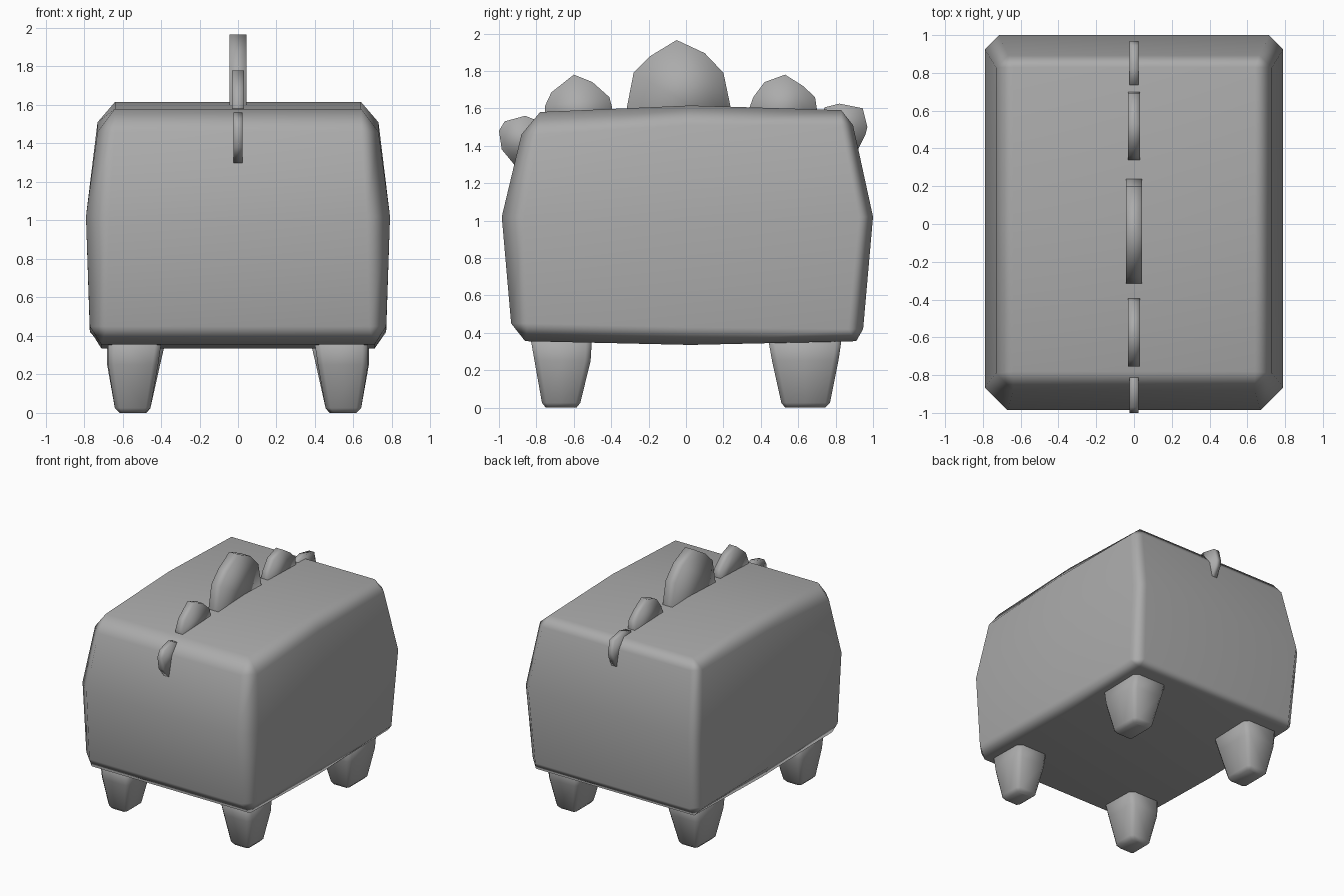
import bpy
import bmesh

cube = bpy.data.objects.get("Cube")
if cube:
    bpy.data.objects.remove(cube, do_unlink=True)

# One plain grey for everything
GREY = (0.41, 0.41, 0.41, 1)
grey = bpy.data.materials.new("plain_grey")
grey.use_nodes = True
grey.diffuse_color = GREY
grey.node_tree.nodes["Principled BSDF"].inputs["Base Color"].default_value = GREY


def finish(bm, name):
    """Clean the mesh, make the object and shade it smooth."""
    bmesh.ops.remove_doubles(bm, verts=bm.verts, dist=0.0005)
    bmesh.ops.recalc_face_normals(bm, faces=bm.faces)
    for face in bm.faces:
        face.smooth = True
    mesh = bpy.data.meshes.new(name)
    bm.to_mesh(mesh)
    bm.free()
    mesh.materials.append(grey)
    obj = bpy.data.objects.new(name, mesh)
    bpy.context.collection.objects.link(obj)
    return obj


def loft(name, rings, side=1):
    """Stack chamfered rectangles: (inner x, outer x, front y, back y,
    front chamfer, back chamfer, (front z, middle z, back z))."""
    bm = bmesh.new()
    loops = []
    for xi, xo, yf, yb, cf, cb, (zf, zm, zb) in rings:
        half = [(cf, yf, zf), (0, yf + cf, zf), (0, (yf + yb) / 2, zm),
                (0, yb - cb, zb), (cb, yb, zb)]
        pts = [(xo - c, y, z) for c, y, z in half]
        pts += [(xi + c, y, z) for c, y, z in reversed(half)]
        loops.append([bm.verts.new((x * side, y, z)) for x, y, z in pts])
    for a, b in zip(loops, loops[1:]):
        for i in range(10):
            j = (i + 1) % 10
            bm.faces.new((a[i], a[j], b[j], b[i]))
    for cap in (loops[0], loops[-1]):
        for i in range(4):
            bm.faces.new((cap[i], cap[i + 1], cap[8 - i], cap[9 - i]))
    return finish(bm, name)


# Bulging boxy body with bevelled edges
body = loft("body", [
    (-0.71, 0.71, -0.86, 0.91, 0, 0, (0.355, 0.335, 0.355)),
    (-0.77, 0.77, -0.935, 0.947, 0.09, 0.08, (0.45, 0.43, 0.42)),
    (-0.79, 0.79, -0.985, 1.00, 0.12, 0.075, (1.02, 1.02, 1.02)),
    (-0.73, 0.73, -0.88, 0.893, 0.09, 0.065, (1.46, 1.51, 1.51)),
    (-0.64, 0.64, -0.78, 0.83, 0, 0, (1.58, 1.615, 1.59)),
])
body.modifiers.new("soft_edges", 'WEIGHTED_NORMAL')


# Tapered stubby legs: (z, inner x, outer x, front y, back y, chamfer)
def leg(name, side, levels):
    loft(name, [(xi, xo, yf, yb, c, c, (z, z, z)) for z, xi, xo, yf, yb, c in levels], side)


front_levels = [
    (0.0, 0.485, 0.615, -0.75, -0.585, 0.015),
    (0.025, 0.455, 0.64, -0.77, -0.565, 0.025),
    (0.25, 0.415, 0.675, -0.81, -0.51, 0.03),
    (0.42, 0.39, 0.675, -0.84, -0.50, 0.03),
]
back_levels = [
    (0.0, 0.475, 0.615, 0.53, 0.745, 0.015),
    (0.025, 0.455, 0.64, 0.51, 0.77, 0.025),
    (0.25, 0.405, 0.68, 0.46, 0.815, 0.03),
    (0.42, 0.365, 0.68, 0.43, 0.84, 0.03),
]
for side, word in ((1, "left"), (-1, "right")):
    leg("front_leg_" + word, side, front_levels)
    leg("back_leg_" + word, side, back_levels)


# Plates along the spine, drawn as (y, z) outlines, shaded round like lenses
def plate(name, outline, half):
    bm = bmesh.new()
    sides = [[bm.verts.new((x, y, z)) for y, z in outline] for x in (-half, half)]
    n = len(outline)
    for ring in sides:
        bm.faces.new(ring)
    for i in range(n):
        j = (i + 1) % n
        bm.faces.new((sides[0][i], sides[0][j], sides[1][j], sides[1][i]))
    finish(bm, name)


plate("spine_plate_1", [(-0.78, 1.40), (-0.915, 1.295), (-0.985, 1.38), (-1.0, 1.48),
                        (-0.97, 1.53), (-0.86, 1.56), (-0.81, 1.54), (-0.72, 1.50)], 0.023)
plate("spine_plate_2", [(-0.75, 1.50), (-0.755, 1.61), (-0.72, 1.685), (-0.60, 1.78),
                        (-0.50, 1.74), (-0.41, 1.66), (-0.395, 1.605), (-0.42, 1.50)], 0.031)
plate("spine_plate_3", [(-0.31, 1.50), (-0.315, 1.61), (-0.28, 1.79), (-0.19, 1.88),
                        (-0.05, 1.965), (0.10, 1.895), (0.20, 1.79), (0.24, 1.60),
                        (0.23, 1.50)], 0.043)
plate("spine_plate_4", [(0.36, 1.50), (0.34, 1.605), (0.36, 1.66), (0.42, 1.74),
                        (0.53, 1.78), (0.625, 1.72), (0.69, 1.66), (0.70, 1.595),
                        (0.68, 1.50)], 0.031)
plate("spine_plate_5", [(0.72, 1.52), (0.74, 1.605), (0.82, 1.625), (0.945, 1.60),
                        (0.97, 1.50), (0.96, 1.46), (0.915, 1.37), (0.80, 1.40)], 0.023)
